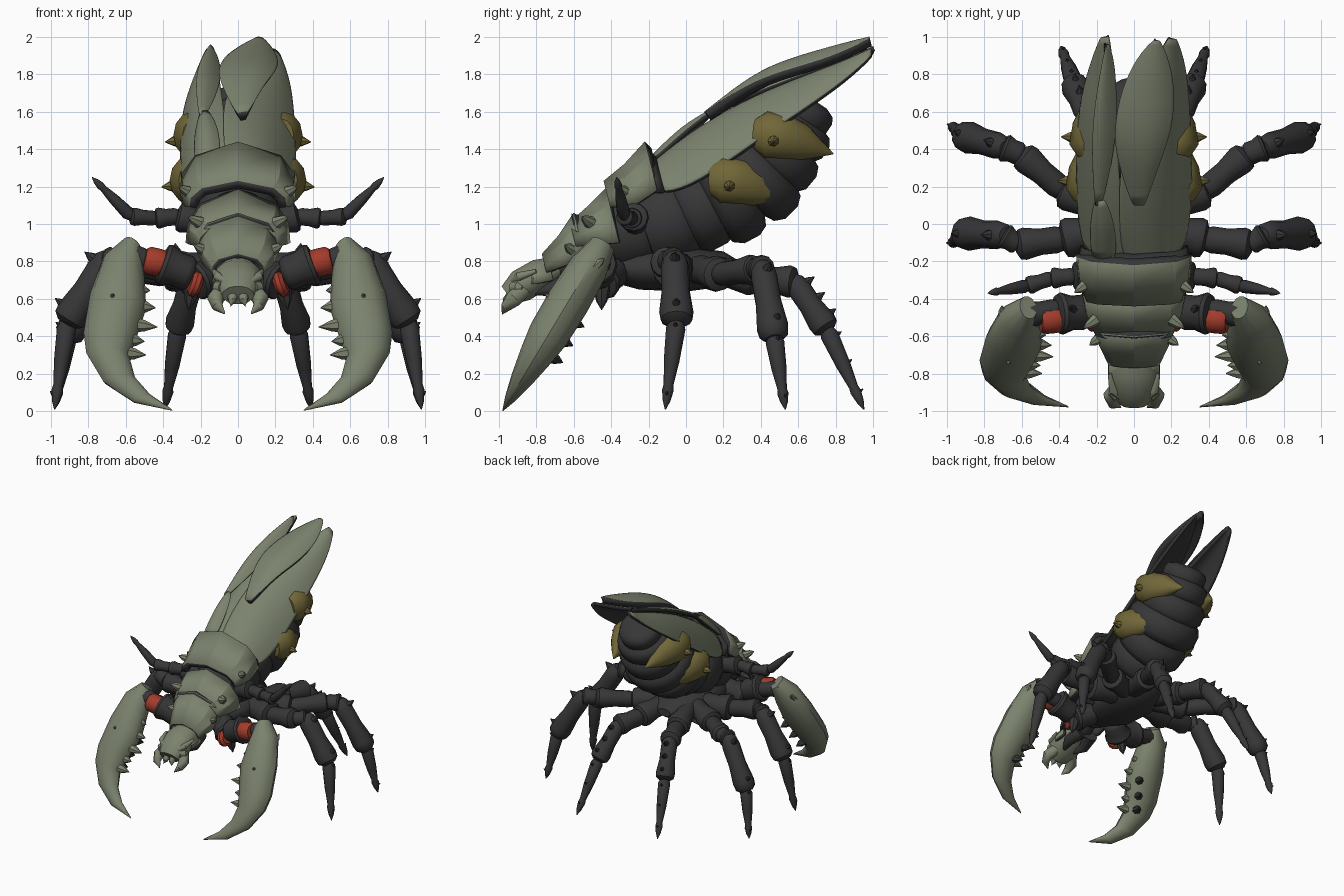
import bpy, bmesh, math
from mathutils import Vector

if "Cube" in bpy.data.objects:
    bpy.data.objects.remove(bpy.data.objects["Cube"], do_unlink=True)


def material(name, colour):
    mat = bpy.data.materials.new(name)
    mat.use_nodes = True
    mat.diffuse_color = (*colour, 1)
    mat.node_tree.nodes["Principled BSDF"].inputs["Base Color"].default_value = (*colour, 1)
    return mat


GREEN = material("shell green", (.2, .225, .155))
DARK = material("dark grey", (.038, .038, .04))
YELLOW = material("dull yellow", (.165, .135, .04))
RED = material("joint red", (.36, .045, .025))
BACK_UP = Vector((0, -.5, .85))


def finish(name, bm, mats, mirror=False, angle=40):
    """Turn a bmesh into a shaded object, optionally mirrored across x."""
    mesh = bpy.data.meshes.new(name)
    bm.to_mesh(mesh)
    bm.free()
    for mat in mats:
        mesh.materials.append(mat)
    obj = bpy.data.objects.new(name, mesh)
    bpy.context.collection.objects.link(obj)
    bpy.ops.object.select_all(action='DESELECT')
    obj.select_set(True)
    bpy.context.view_layer.objects.active = obj
    bpy.ops.object.shade_smooth_by_angle(angle=math.radians(angle))
    if mirror:
        obj.modifiers.new("Mirror", 'MIRROR').use_mirror_merge = False
    return obj


def loft(bm, rings, mat=0):
    """Skin closed rings of points and cap both ends."""
    loops = [[bm.verts.new(p) for p in ring] for ring in rings]
    n = len(loops[0])
    faces = [bm.faces.new((a[i], a[(i + 1) % n], b[(i + 1) % n], b[i]))
             for a, b in zip(loops, loops[1:]) for i in range(n)]
    faces += [bm.faces.new(loops[0]), bm.faces.new(loops[-1])]
    for face in faces:
        face.material_index = mat
    bmesh.ops.recalc_face_normals(bm, faces=faces)


def tube(bm, points, radii, mat=0, sides=10, squash=1):
    """Round tube along a path with one radius per point."""
    points = [Vector(p) for p in points]
    rings = []
    for i, (p, r) in enumerate(zip(points, radii)):
        t = (points[min(i + 1, len(points) - 1)] - points[max(i - 1, 0)]).normalized()
        side = t.cross(Vector((0, 1, 0)) if abs(t.z) > .9 else Vector((0, 0, 1))).normalized()
        up = side.cross(t)
        turn = [math.tau * k / sides for k in range(sides)]
        rings.append([p + side * r * math.cos(a) + up * r * squash * math.sin(a) for a in turn])
    loft(bm, rings, mat)


def segment(bm, a, b, r, profile, mat=0, sides=12):
    a, b = Vector(a), Vector(b)
    tube(bm, [a.lerp(b, t) for t, s in profile], [r * s for t, s in profile], mat, sides)


def spike(bm, base, direction, length, r, mat=0):
    base, d = Vector(base), Vector(direction).normalized()
    tube(bm, [base - d * r, base + d * length * .4, base + d * length], [r, r * .6, .002], mat, 7)


def sheet(name, rows, thick, smooth, outside=GREEN):
    """Open shell with a dark rim and underside."""
    bm = bmesh.new()
    grid = [[bm.verts.new(p) for p in row] for row in rows]
    for a, b in zip(grid, grid[1:]):
        for i in range(len(a) - 1):
            bm.faces.new((a[i], a[i + 1], b[i + 1], b[i]))
    bm.normal_update()
    if sum(f.normal.dot(BACK_UP) for f in bm.faces) < 0:
        bmesh.ops.reverse_faces(bm, faces=bm.faces[:])
    obj = finish(name, bm, [outside, DARK], angle=50 if smooth else 22)
    if smooth:
        sub = obj.modifiers.new("Subdivision", 'SUBSURF')
        sub.levels = sub.render_levels = 2
    solid = obj.modifiers.new("Solidify", 'SOLIDIFY')
    solid.thickness, solid.offset = thick, -1
    solid.material_offset = solid.material_offset_rim = 1


def leaf(name, rows, thick=.028):
    """Wing case: each row gives its inner edge, outer edge and bulge."""
    result = []
    for inner, outer, bulge in rows:
        a, b = Vector(inner), Vector(outer)
        lift = (BACK_UP + Vector((math.copysign(.35, b.x), 0, 0))).normalized()
        result.append([a.lerp(b, k / 6) + lift * bulge * 4 * (k / 6) * (1 - k / 6) for k in range(7)])
    sheet(name, result, thick, True)


def plate(name, rows, thick, outside=GREEN):
    """Ridged back plate: each row gives y, top z, half width and drop."""
    half = [(1, 1), (.97, .65), (.74, .28), (0, 0)]
    section = [(-x, d) for x, d in half] + half[-2::-1]
    sheet(name, [[(x * w, y + d * drop * .25, z - d * drop) for x, d in section]
                 for y, z, w, drop in rows], thick, False, outside)


# Wing cases, the upper pair lying unevenly over the lower pair
leaf("left_wing_case", [
    ((-.06, -.2, 1.3), (.27, -.13, 1.16), .07), ((-.08, 0, 1.48), (.31, .06, 1.22), .08),
    ((-.08, .3, 1.66), (.31, .35, 1.43), .07), ((-.01, .6, 1.78), (.3, .62, 1.61), .06),
    ((.1, .85, 1.87), (.28, .85, 1.77), .04), ((.18, .99, 1.94), (.23, .99, 1.9), .01)])
leaf("right_wing_case", [
    ((-.04, -.2, 1.3), (-.27, -.13, 1.16), .06), ((-.06, 0, 1.47), (-.31, .06, 1.22), .08),
    ((-.08, .3, 1.65), (-.31, .35, 1.43), .07), ((-.1, .6, 1.78), (-.3, .62, 1.61), .06),
    ((-.11, .85, 1.88), (-.24, .85, 1.78), .03), ((-.13, 1, 1.95), (-.18, 1, 1.92), .01)])
leaf("left_upper_wing_case", [
    ((-.01, .1, 1.59), (.06, .1, 1.6), .005), ((-.09, .33, 1.74), (.14, .33, 1.75), .035),
    ((-.11, .5, 1.83), (.21, .52, 1.82), .05), ((-.07, .72, 1.9), (.22, .74, 1.88), .05),
    ((.02, .9, 1.96), (.18, .9, 1.95), .03), ((.1, .98, 2), (.14, .98, 1.99), .005)], .055)
leaf("right_upper_wing_case", [
    ((-.17, .1, 1.58), (-.21, .1, 1.58), .01), ((-.1, .4, 1.72), (-.23, .4, 1.75), .03),
    ((-.09, .65, 1.81), (-.21, .65, 1.86), .03), ((-.1, .85, 1.88), (-.17, .87, 1.93), .02),
    ((-.13, .96, 1.94), (-.15, .96, 1.96), .005)])
leaf("right_wing_base", [
    ((-.09, -.17, 1.35), (-.23, -.17, 1.31), .04), ((-.1, 0, 1.51), (-.24, 0, 1.46), .05),
    ((-.15, .13, 1.6), (-.21, .13, 1.58), .02)])

# Overlapping back plates with raised rear edges and dark collars behind them
plate("rear_back_plate", [(-.44, 1.23, .26, .14), (-.33, 1.32, .3, .22), (-.22, 1.44, .31, .26)], .05)
plate("rear_collar", [(-.23, 1.42, .3, .25), (-.16, 1.36, .285, .19)], .04, DARK)
plate("middle_back_plate", [(-.62, 1.01, .21, .13), (-.52, 1.1, .26, .21), (-.43, 1.19, .28, .29)], .04)
plate("front_back_plate", [(-.77, .84, .14, .1), (-.68, .94, .19, .16), (-.6, 1.06, .22, .2)], .04)
plate("front_collar", [(-.61, 1.055, .215, .2), (-.57, 1.05, .2, .19)], .03, DARK)
plate("head_hood", [(-.89, .73, .07, .05), (-.83, .78, .14, .1), (-.74, .83, .14, .13)], .03)

bm = bmesh.new()
for base in ((.28, -.34, 1.18), (.23, -.53, 1.02), (.2, -.62, .87)):
    spike(bm, base, (.7, -.5, .35), .05, .036)
finish("back_plate_spikes", bm, [GREEN], True)

# Thorax and ringed abdomen
RING = ((-.25, .6), (-.1, .88), (.2, 1), (.75, 1), (1.05, .9), (1.25, .6))
bm = bmesh.new()
body = [(-.67, .76, .09), (-.56, .84, .15), (-.4, .95, .21), (-.2, .98, .23), (0, 1.05, .24),
        (.15, 1.13, .285), (.3, 1.21, .295), (.42, 1.33, .265), (.52, 1.45, .23),
        (.59, 1.56, .175), (.65, 1.65, .1)]
for (y, z, r), (y2, z2, r2) in zip(body, body[1:]):
    segment(bm, (0, y, z), (0, y2, z2), r, RING, 0, 22)
tube(bm, [(0, y, .76) for y in (-.45, -.25, 0, .2, .3)], (.1, .2, .22, .17, .06), 0, 16, .55)
finish("thorax_and_abdomen", bm, [DARK])

# Yellow swellings wrapping round the flanks, their points turned to the rear
bm = bmesh.new()
for y, z, x in ((.14, 1.235, 0), (.375, 1.475, -.02)):
    path = [(.25, 0, 0), (.265, .05, 0), (.25, .14, -.01), (.22, .24, -.04), (.2, .32, -.07), (.17, .41, -.1)]
    tube(bm, [(a + x, y + b, z + c) for a, b, c in path], (.07, .1, .1, .082, .045, .003), 0, 12, 1.25)
    spike(bm, (.335 + x, y + .09, z - .03), (1, 0, -.1), .075, .045)
finish("flank_swellings", bm, [YELLOW], True, 45)

# Head with jaws, brows and eyes
bm = bmesh.new()
tube(bm, [(0, -.68, .77), (0, -.78, .73), (0, -.88, .67), (0, -.95, .62)], (.09, .125, .13, .085), 0, 14, .7)
finish("head", bm, [GREEN])
bm = bmesh.new()
tube(bm, [(.08, -.87, .65), (.12, -.92, .6), (.11, -.96, .56), (.07, -.98, .52)], (.045, .045, .03, .003))
tube(bm, [(.03, -.93, .62), (.03, -.96, .59), (.04, -.97, .56)], (.03, .022, .003))
tube(bm, [(.05, -.94, .68), (.11, -.89, .72), (.13, -.8, .75)], (.015, .025, .01))
tube(bm, [(.08, -.92, .66), (.11, -.89, .66), (.125, -.87, .66)], (.035, .035, .012))
tube(bm, [(.05, -.6, .7), (.08, -.72, .65), (.04, -.82, .63)], (.06, .04, .01), 1)
finish("jaws_brows_and_eyes", bm, [GREEN, DARK], True)

# Walking legs: jointed segments, tapered feet and spines
LIMB = ((-.08, .5), (0, .78), (.15, .9), (.5, .88), (.85, 1.08), (.97, 1), (1.04, .6))
FOOT = ((-.03, .6), (.08, 1), (.45, .8), (.72, .5), (.78, .6), (.9, .4), (1, .05))


def leg(name, joints, radii, out, spots=()):
    bm = bmesh.new()
    last = len(radii) - 1
    for i, r in enumerate(radii):
        a, b = Vector(joints[i]), Vector(joints[i + 1])
        segment(bm, a, b, r, FOOT if i == last else LIMB)
        if i >= last - 1:
            for t in spots:
                size = r * (1 - .5 * t if i == last else 1)
                spike(bm, a.lerp(b, t) + Vector(out) * size * .6, out, size * .85, size * .5)
    finish(name, bm, [DARK], True)


leg("middle_legs", [(.15, -.03, .76), (.38, -.08, .76), (.62, -.11, .8), (.7, -.06, .81),
                    (.91, -.05, .48), (.98, -.11, .01)], (.1, .08, .065, .085, .052), (.8, 0, .6), (.1, .85))
leg("rear_legs", [(.13, .06, .76), (.38, .18, .73), (.6, .37, .76), (.7, .41, .76),
                  (.91, .47, .4), (.98, .53, .01)], (.09, .075, .07, .08, .05), (.7, .3, .6), (.1, .85))
back_spots = (.12, .45, .8)
leg("back_legs", [(.1, .1, .76), (.18, .38, .71), (.25, .58, .69), (.32, .75, .44),
                  (.39, .95, .01)], (.09, .08, .072, .05), (.1, .8, .55), back_spots)
leg("feelers", [(.15, -.27, 1), (.32, -.28, 1.04), (.44, -.29, 1.03), (.57, -.33, 1.04),
                (.78, -.37, 1.25)], (.075, .052, .045, .036), (0, 0, 1))

# Arms of the great claws, with red showing at the front of the joints
bm = bmesh.new()
segment(bm, (.1, -.38, .75), (.23, -.46, .69), .1, LIMB)
segment(bm, (.2, -.5, .67), (.255, -.51, .69), .07, ((0, .7), (.3, 1), (.7, 1), (1, .7)), 1)
segment(bm, (.25, -.47, .73), (.41, -.48, .79), .105, LIMB)
segment(bm, (.39, -.505, .785), (.5, -.515, .81), .075, ((0, .95), (.3, 1), (.8, 1), (1, .8)), 1)
segment(bm, (.4, -.46, .78), (.6, -.49, .83), .07, LIMB)
spike(bm, (.33, -.46, .84), (.1, .3, 1), .06, .04)
spike(bm, (.25, -.45, .62), (.2, 0, -1), .08, .05)
finish("claw_arms", bm, [DARK, RED], True)


# Great claws: lens-shaped blades lying in one sloping plane
def on_blade(x, z, lift=0):
    return Vector((x, -.44 - (.9 - z) * .6, z)) + Vector((0, -.85, .52)) * lift


bm = bmesh.new()
rings = []
for xo, zo, xi, zi, thick in (
        (.61, .91, .52, .87, .07), (.72, .82, .5, .72, .105), (.79, .63, .49, .55, .115),
        (.825, .42, .54, .4, .11), (.81, .31, .58, .29, .09), (.72, .16, .55, .18, .06),
        (.56, .05, .47, .09, .03), (.35, .003, .36, .015, .004)):
    outer, inner = on_blade(xo, zo), on_blade(xi, zi)
    mid, half = (outer + inner) / 2, (outer - inner) / 2
    lift = on_blade(0, 0, thick) - on_blade(0, 0)
    rings.append([mid + half * math.cos(math.tau * k / 12) + lift * math.sin(math.tau * k / 12)
                  for k in range(12)])
loft(bm, rings)
for x, z, size in ((.53, .65, .06), (.52, .56, .08), (.54, .46, .11), (.57, .38, .07), (.59, .31, .1)):
    spike(bm, on_blade(x, z), (-1, -.05, -.1), size, .05)
for x, z in ((.56, .52), (.6, .42), (.63, .33)):
    spike(bm, on_blade(x, z, -.08), (-.4, .8, -.4), .07, .045, 1)
for x, z in ((.6, .86), (.7, .8)):
    spike(bm, on_blade(x, z, -.03), (.1, .6, .5), .05, .035)
spike(bm, on_blade(.67, .56, .1), (0, -.85, .52), .03, .02)
finish("great_claws", bm, [GREEN, DARK], True, 35)
